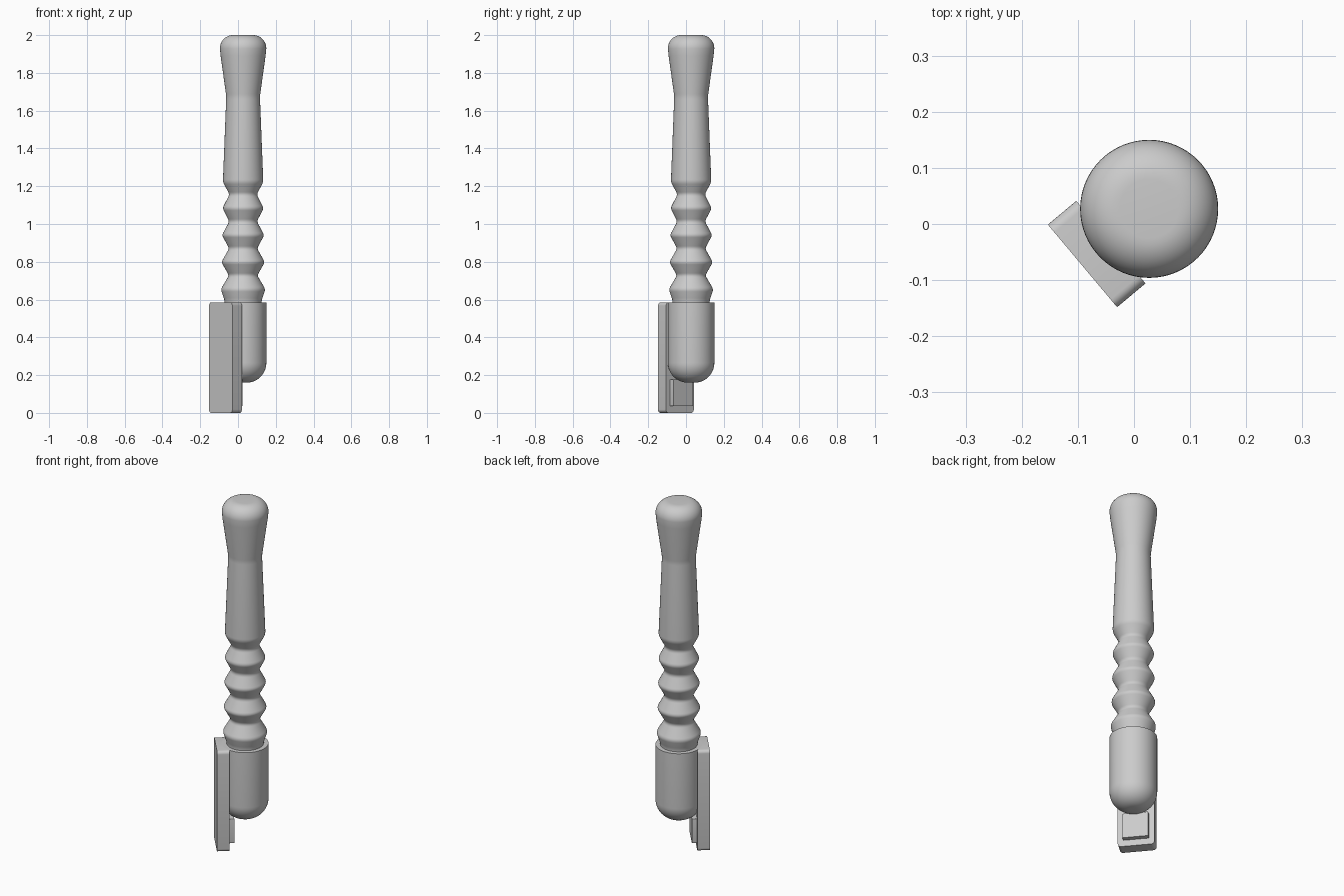
import bpy, bmesh, math

cube = bpy.data.objects.get("Cube")
if cube:
    bpy.data.objects.remove(cube, do_unlink=True)

grey = bpy.data.materials.new("plain grey")
grey.use_nodes = True
COLOUR = (0.6, 0.6, 0.6, 1)
grey.diffuse_color = COLOUR
grey.node_tree.nodes["Principled BSDF"].inputs["Base Color"].default_value = COLOUR

AXIS = (0.027, 0.027, 0)            # centre line of handle and cup
PLATE = (-0.0665, -0.0535, 0)       # centre of the clip plate
TURN = math.radians(-50)


def finish(bm, name, location, turn=0.0):
    bmesh.ops.recalc_face_normals(bm, faces=bm.faces)
    mesh = bpy.data.meshes.new(name)
    bm.to_mesh(mesh)
    bm.free()
    mesh.materials.append(grey)
    obj = bpy.data.objects.new(name, mesh)
    bpy.context.collection.objects.link(obj)
    obj.location = location
    obj.rotation_euler.z = turn
    bpy.ops.object.select_all(action='DESELECT')
    obj.select_set(True)
    bpy.context.view_layer.objects.active = obj
    bpy.ops.object.shade_smooth_by_angle(angle=math.radians(40))
    return obj


def lathe(name, profile, sides=64):
    """Revolve (radius, height) points, closing both ends with flat caps."""
    bm = bmesh.new()
    rings = [[bm.verts.new((r * math.cos(k * math.tau / sides),
                            r * math.sin(k * math.tau / sides), z))
              for k in range(sides)] for r, z in profile]
    for low, high in zip(rings, rings[1:]):
        for k in range(sides):
            n = (k + 1) % sides
            bm.faces.new((low[k], low[n], high[n], high[k]))
    bm.faces.new(rings[0])
    bm.faces.new(rings[-1])
    return finish(bm, name, AXIS)


def arc(radius, height, size, start, end, steps=10):
    """Quarter-round run of profile points."""
    angles = [math.radians(start + (end - start) * i / steps) for i in range(steps + 1)]
    return [(radius + size * math.cos(a), height + size * math.sin(a)) for a in angles]


def soften(points, amount):
    """Replace every inner corner of a profile with a small curve."""
    out = [points[0]]
    for a, b, c in zip(points, points[1:], points[2:]):
        ends = []
        for q in (a, c):
            length = math.hypot(q[0] - b[0], q[1] - b[1])
            f = amount / length
            ends.append((b[0] + (q[0] - b[0]) * f, b[1] + (q[1] - b[1]) * f))
        p, q = ends
        for t in (0, 0.25, 0.5, 0.75, 1):
            out.append(tuple((1 - t) ** 2 * p[i] + 2 * t * (1 - t) * b[i] + t * t * q[i]
                             for i in (0, 1)))
    return out + [points[-1]]


def rounded_plate(name, width, low, high, y0, y1, radius):
    """Rounded rectangle in x and z, extruded along y."""
    bm = bmesh.new()
    outline = []
    for cx, cz, start in ((width - radius, high - radius, 0),
                          (radius - width, high - radius, 90),
                          (radius - width, low + radius, 180),
                          (width - radius, low + radius, 270)):
        outline += arc(cx, cz, radius, start, start + 90, 6)
    face = bm.faces.new([bm.verts.new((x, y0, z)) for x, z in outline])
    extruded = bmesh.ops.extrude_face_region(bm, geom=[face])["geom"]
    moved = [v for v in extruded if isinstance(v, bmesh.types.BMVert)]
    bmesh.ops.translate(bm, verts=moved, vec=(0, y1 - y0, 0))
    return finish(bm, name, PLATE, TURN)


# Handle: ribbed grip, tapered shaft and flared knob
grip = [(0.098, 0.56), (0.098, 0.595)]
for i in range(4):
    grip += [(0.118 - 0.003 * i, 0.655 + 0.143 * i),
             (0.075 - 0.001 * i, 0.728 + 0.143 * i)]
grip += [(0.107, 1.222), (0.089, 1.675), (0.119, 1.89)]
lathe("handle", soften(grip, 0.014) + arc(0.053, 1.93, 0.07, 0, 90))

# Cup holding the lower end of the handle
lathe("cup", arc(0.018, 0.265, 0.105, -90, 0, 14) + [(0.123, 0.585)])

# Clip plate and its raised pad
rounded_plate("clip_plate", 0.096, 0.0, 0.585, -0.033, 0.033, 0.018)
rounded_plate("clip_pad", 0.068, 0.036, 0.178, 0.02, 0.06, 0.004)
